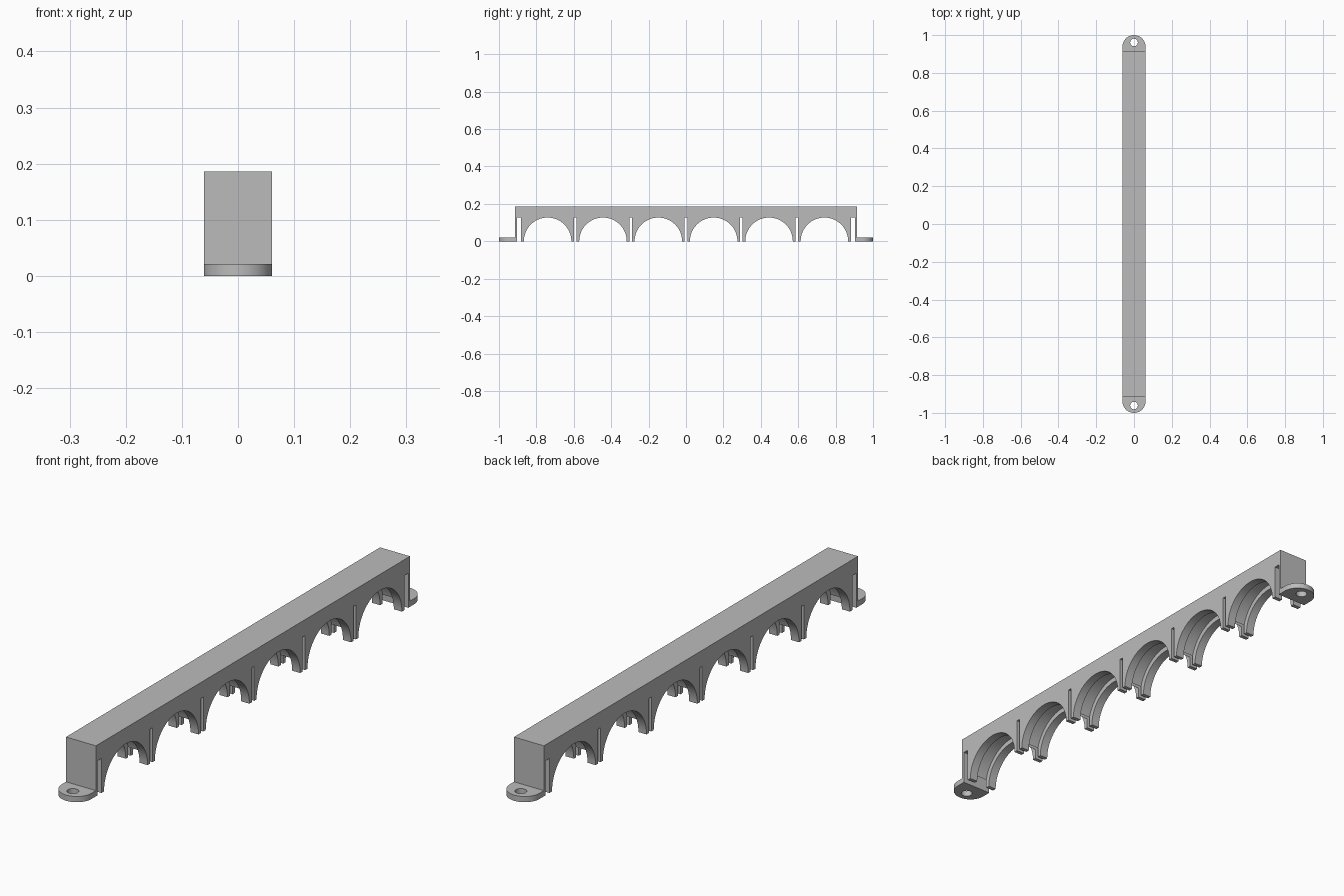
import bpy, bmesh, math

HALF_W, END, HEIGHT, PITCH = 0.061, 0.914, 0.186, 0.296
ARCH_R, GROOVE_R, GROOVE_HALF = 0.127, 0.146, 0.028
SLOT_TOP, TAB_TOP, HOLE_R, HOLE_Y = 0.127, 0.021, 0.02, 0.961

if "Cube" in bpy.data.objects:
    bpy.data.objects.remove(bpy.data.objects["Cube"], do_unlink=True)

gray = bpy.data.materials.new("plain gray")
gray.use_nodes = True
gray.diffuse_color = (0.5, 0.5, 0.5, 1)
gray.node_tree.nodes["Principled BSDF"].inputs["Base Color"].default_value = (0.5, 0.5, 0.5, 1)


def prisms(name, outlines, axis, low, high):
    """Extrude closed outlines: (y, z) along x, or (x, y) along z."""
    bm = bmesh.new()
    for outline in outlines:
        verts = [bm.verts.new((low, a, b) if axis == "x" else (a, b, low)) for a, b in outline]
        face = bm.faces.new(verts)
        moved = bmesh.ops.extrude_face_region(bm, geom=[face])["geom"]
        step = (high - low, 0, 0) if axis == "x" else (0, 0, high - low)
        bmesh.ops.translate(bm, vec=step, verts=[g for g in moved if isinstance(g, bmesh.types.BMVert)])
    bmesh.ops.recalc_face_normals(bm, faces=bm.faces)
    mesh = bpy.data.meshes.new(name)
    bm.to_mesh(mesh)
    bm.free()
    mesh.materials.append(gray)
    obj = bpy.data.objects.new(name, mesh)
    bpy.context.collection.objects.link(obj)
    return obj


def circle(cx, cy, r, n=64):
    return [(cx + r * math.cos(math.tau * i / n), cy + r * math.sin(math.tau * i / n)) for i in range(n)]


def rect(a0, a1, b0, b1):
    return [(a0, b0), (a1, b0), (a1, b1), (a0, b1)]


def select(obj):
    bpy.ops.object.select_all(action="DESELECT")
    obj.select_set(True)
    bpy.context.view_layer.objects.active = obj


def cut(obj, cutter):
    select(obj)
    mod = obj.modifiers.new("cut", "BOOLEAN")
    mod.operation, mod.solver, mod.object = "DIFFERENCE", "EXACT", cutter
    bpy.ops.object.modifier_apply(modifier=mod.name)
    bpy.data.objects.remove(cutter, do_unlink=True)


def smooth(obj):
    select(obj)
    bpy.ops.object.shade_smooth_by_angle(angle=math.radians(30))


# Long clip bar
bar = prisms("clip_bar", [rect(-END, END, 0, HEIGHT)], "x", -HALF_W, HALF_W)

# Six through arches
centres = [(i - 2.5) * PITCH for i in range(6)]
cut(bar, prisms("arch_cutter", [circle(c, 0, ARCH_R) for c in centres], "x", -0.1, 0.1))

# Relief slots between the arches, wider ones inside the end walls
slots = [rect(i * PITCH - 0.007, i * PITCH + 0.007, -0.05, SLOT_TOP) for i in range(-2, 3)]
slots += [rect(s * 0.893 - 0.011, s * 0.893 + 0.011, -0.05, SLOT_TOP) for s in (-1, 1)]
cut(bar, prisms("slot_cutter", slots, "x", -0.1, 0.1))

# Wider groove round the middle of each arch
cut(bar, prisms("groove_cutter", [circle(c, 0, GROOVE_R) for c in centres],
                "x", -GROOVE_HALF, GROOVE_HALF))
smooth(bar)

# Rounded mounting tabs with screw holes
for name, side in (("front_tab", -1), ("back_tab", 1)):
    round_y = 1 - HALF_W
    outline = [(HALF_W, side * END)]
    outline += [(HALF_W * math.cos(math.pi * i / 32),
                 side * (round_y + HALF_W * math.sin(math.pi * i / 32))) for i in range(33)]
    outline.append((-HALF_W, side * END))
    tab = prisms(name, [outline], "z", 0, TAB_TOP)
    cut(tab, prisms("hole_cutter", [circle(0, side * HOLE_Y, HOLE_R, 40)], "z", -0.05, 0.1))
    smooth(tab)
